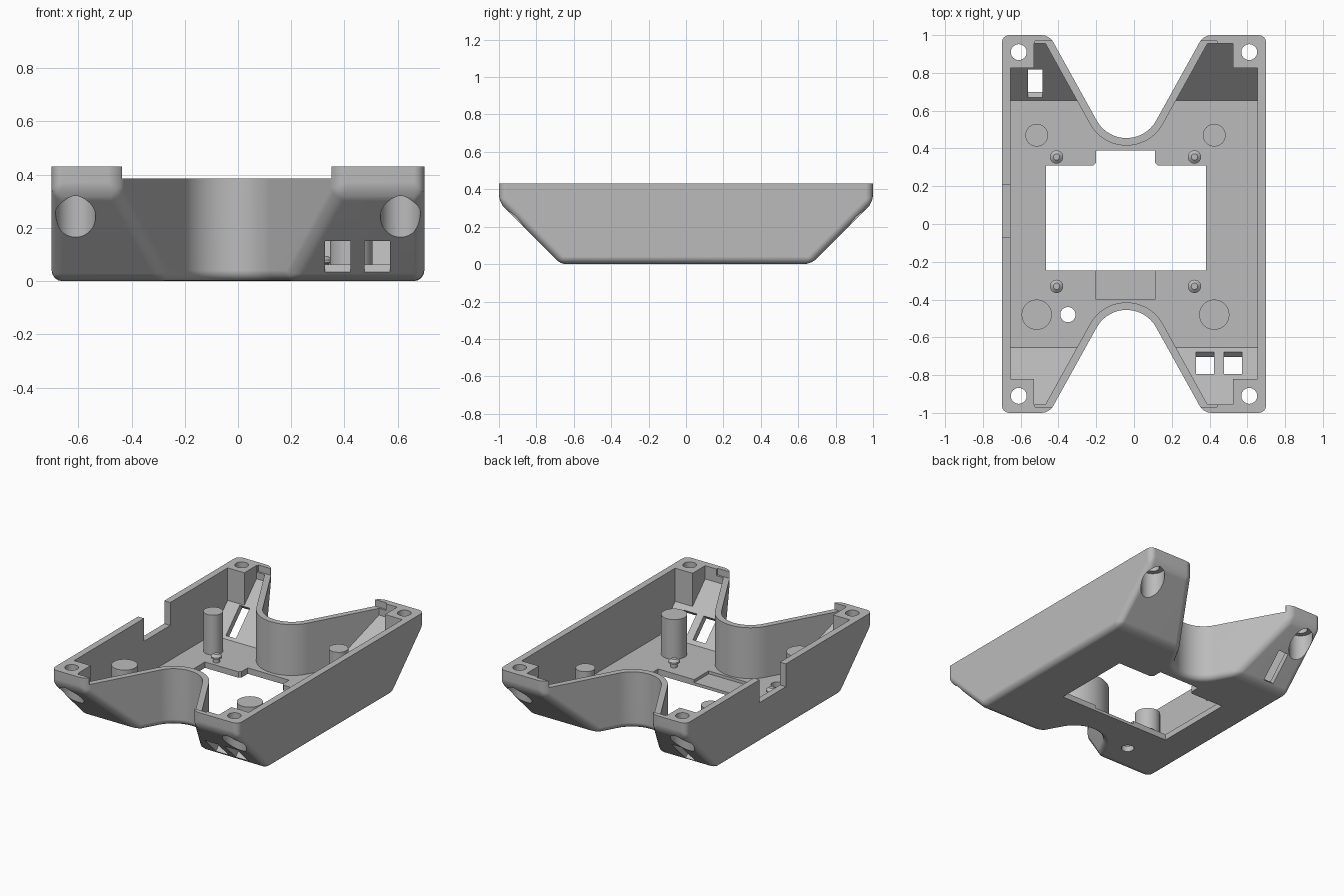
import bpy, bmesh, math
from mathutils import Matrix, Vector

if "Cube" in bpy.data.objects:
    bpy.data.objects.remove(bpy.data.objects["Cube"])

TOP, FLOOR = 0.43, 0.04
V_X, V_Y, V_ANGLE = -0.04, 0.635, math.radians(61)

grey = bpy.data.materials.new("plain grey")
grey.use_nodes = True
grey.diffuse_color = (0.5, 0.5, 0.5, 1)
grey.node_tree.nodes["Principled BSDF"].inputs["Base Color"].default_value = (0.5, 0.5, 0.5, 1)


def add_object(name, bm):
    bmesh.ops.recalc_face_normals(bm, faces=bm.faces[:])
    mesh = bpy.data.meshes.new(name)
    bm.to_mesh(mesh)
    bm.free()
    mesh.materials.append(grey)
    ob = bpy.data.objects.new(name, mesh)
    bpy.context.collection.objects.link(ob)
    return ob


def prism(name, points, direction):
    """Extrude a closed outline of 3D points along a direction."""
    bm = bmesh.new()
    face = bm.faces.new([bm.verts.new(p) for p in points])
    ext = bmesh.ops.extrude_face_region(bm, geom=[face])
    bmesh.ops.translate(bm, vec=direction,
                        verts=[v for v in ext["geom"] if isinstance(v, bmesh.types.BMVert)])
    return add_object(name, bm)


def plan_prism(name, outline, z0, z1):
    return prism(name, [(x, y, z0) for x, y in outline], (0, 0, z1 - z0))


def box(name, x0, x1, y0, y1, z0, z1):
    return plan_prism(name, [(x0, y0), (x1, y0), (x1, y1), (x0, y1)], z0, z1)


def slope_prism(name, half, z0, z1):
    """Trough with 45 degree ends whose half length at z = 0 is given."""
    pts = [(-half - z0, z0), (half + z0, z0), (half + z1, z1), (-half - z1, z1)]
    return prism(name, [(-1, y, z) for y, z in pts], (2, 0, 0))


def lathe(name, profile, x, y, steps=40):
    """Turn a closed (radius, height) profile around a vertical axis."""
    bm = bmesh.new()
    rings = [[bm.verts.new((x + r * math.cos(2 * math.pi * i / steps),
                            y + r * math.sin(2 * math.pi * i / steps), z))
              for i in range(steps)] for r, z in profile]
    for a, b in zip(rings, rings[1:]):
        for i in range(steps):
            j = (i + 1) % steps
            bm.faces.new((a[i], a[j], b[j], b[i]))
    bm.faces.new(rings[0])
    bm.faces.new(rings[-1])
    return add_object(name, bm)


def boolean(target, cutter, operation="DIFFERENCE"):
    mod = target.modifiers.new("cut", "BOOLEAN")
    mod.operation, mod.solver, mod.object = operation, "EXACT", cutter
    bpy.context.view_layer.objects.active = target
    bpy.ops.object.modifier_apply(modifier=mod.name)
    bpy.data.objects.remove(cutter)


def smooth(ob, weighted=False):
    bpy.ops.object.select_all(action="DESELECT")
    ob.select_set(True)
    bpy.context.view_layer.objects.active = ob
    bpy.ops.object.shade_smooth_by_angle(angle=math.radians(32))
    if weighted:
        mod = ob.modifiers.new("even shading", "WEIGHTED_NORMAL")
        mod.keep_sharp = True


def v_cut(radius, y_end, side):
    """Rounded V notch, from the model's left to its right."""
    s, c = math.sin(V_ANGLE), math.cos(V_ANGLE)
    reach = radius * s + (y_end - V_Y + radius * c) * c / s
    arc = [V_ANGLE * (1 - i / 12) for i in range(25)]
    pts = [(V_X + radius * math.sin(a), side * (V_Y - radius * math.cos(a))) for a in arc]
    return [(V_X + reach, side * y_end)] + pts + [(V_X - reach, side * y_end)]


# Outer shell: plan outline trimmed by the sloped ends, lower edges rounded
outline = ([(0.7, -1), (0.7, 1)] + v_cut(0.18, 1, 1)
           + [(-0.7, 1), (-0.7, -1)] + v_cut(0.18, 1, -1)[::-1])
shell = plan_prism("shell", outline, 0, TOP)
boolean(shell, slope_prism("slopes", 0.67, -0.1, 0.6), "INTERSECT")
bm = bmesh.new()
bm.from_mesh(shell.data)
bmesh.ops.remove_doubles(bm, verts=bm.verts[:], dist=0.0005)
edges = [e for e in bm.edges if len(e.link_faces) == 2 and e.calc_face_angle() > 0.4
         and min(v.co.z for v in e.verts) < TOP - 0.01]
bmesh.ops.bevel(bm, geom=edges, offset=0.04, segments=4, profile=0.5,
                affect="EDGES", clamp_overlap=False)
bm.to_mesh(shell.data)
bm.free()

# Cavity, stepping around the solid corner towers
inner = [(0.655, -0.82), (0.655, 0.825), (0.525, 0.825), (0.525, 0.955)]
inner += v_cut(0.22, 0.955, 1)
inner += [(-0.53, 0.955), (-0.53, 0.825), (-0.655, 0.825), (-0.655, -0.82),
          (-0.53, -0.82), (-0.53, -0.955)]
inner += v_cut(0.22, 0.955, -1)[::-1] + [(0.525, -0.955), (0.525, -0.82)]
cavity = plan_prism("cavity", inner, FLOOR, 0.6)
boolean(cavity, slope_prism("inner_slopes", 0.615, -0.1, 0.7), "INTERSECT")
boolean(shell, cavity)

# Lowered rim on the V walls and the notch in the right wall
boolean(shell, box("rim_cut", -0.435, 0.35, -1.1, 1.1, 0.385, 0.6))
boolean(shell, box("rim_lip_cut", -0.525, 0.44, -0.968, 0.968, 0.385, 0.6))
boolean(shell, box("side_notch", -0.8, -0.6, -0.07, 0.21, 0.275, 0.6))

# Floor window, shallow pocket and round floor hole
window = [(-0.465, -0.245), (0.38, -0.245), (0.38, 0.31), (0.125, 0.31), (0.11, 0.325),
          (0.11, 0.39), (-0.2, 0.39), (-0.2, 0.325), (-0.215, 0.31), (-0.465, 0.31)]
boolean(shell, plan_prism("window", window, -0.1, 0.2))
boolean(shell, box("pocket", -0.2, 0.11, -0.40, -0.2, 0.02, 0.2))
boolean(shell, lathe("floor_hole", [(0.04, -0.1), (0.04, 0.2)], -0.35, -0.48))

# Screw holes with counterbores in the corner towers
for x in (-0.61, 0.61):
    for y in (-0.91, 0.91):
        boolean(shell, lathe("screw_hole", [(0.075, -0.1), (0.075, 0.345),
                                            (0.042, 0.345), (0.042, 0.6)], x, y))

# Ports cut square through the sloped ends
for x, y, width, length in ((0.375, -0.735, 0.095, 0.165), (0.523, -0.735, 0.095, 0.165),
                            (-0.523, 0.745, 0.075, 0.21)):
    port = box("port", -width / 2, width / 2, -length / 2, length / 2, -0.1, 0.06)
    side = math.copysign(1, y)
    port.data.transform(Matrix.Translation(Vector((x, y, abs(y) - 0.615)))
                        @ Matrix.Rotation(side * math.pi / 4, 4, "X"))
    boolean(shell, port)
smooth(shell, weighted=True)

# Tall support posts
for name, x, y, r in (("back_right_post", -0.515, 0.47, 0.06), ("back_left_post", 0.425, 0.47, 0.06),
                      ("front_right_post", -0.515, -0.48, 0.08), ("front_left_post", 0.425, -0.48, 0.08)):
    smooth(lathe(name, [(r, 0.03), (r, 0.31)], x, y))

# Small mushroom-headed pins around the window
for x in (-0.41, 0.32):
    for y in (-0.33, 0.355):
        smooth(lathe("board_pin", [(0.022, 0.03), (0.022, 0.065), (0.035, 0.07),
                                   (0.035, 0.08), (0.017, 0.095)], x, y, 24))
